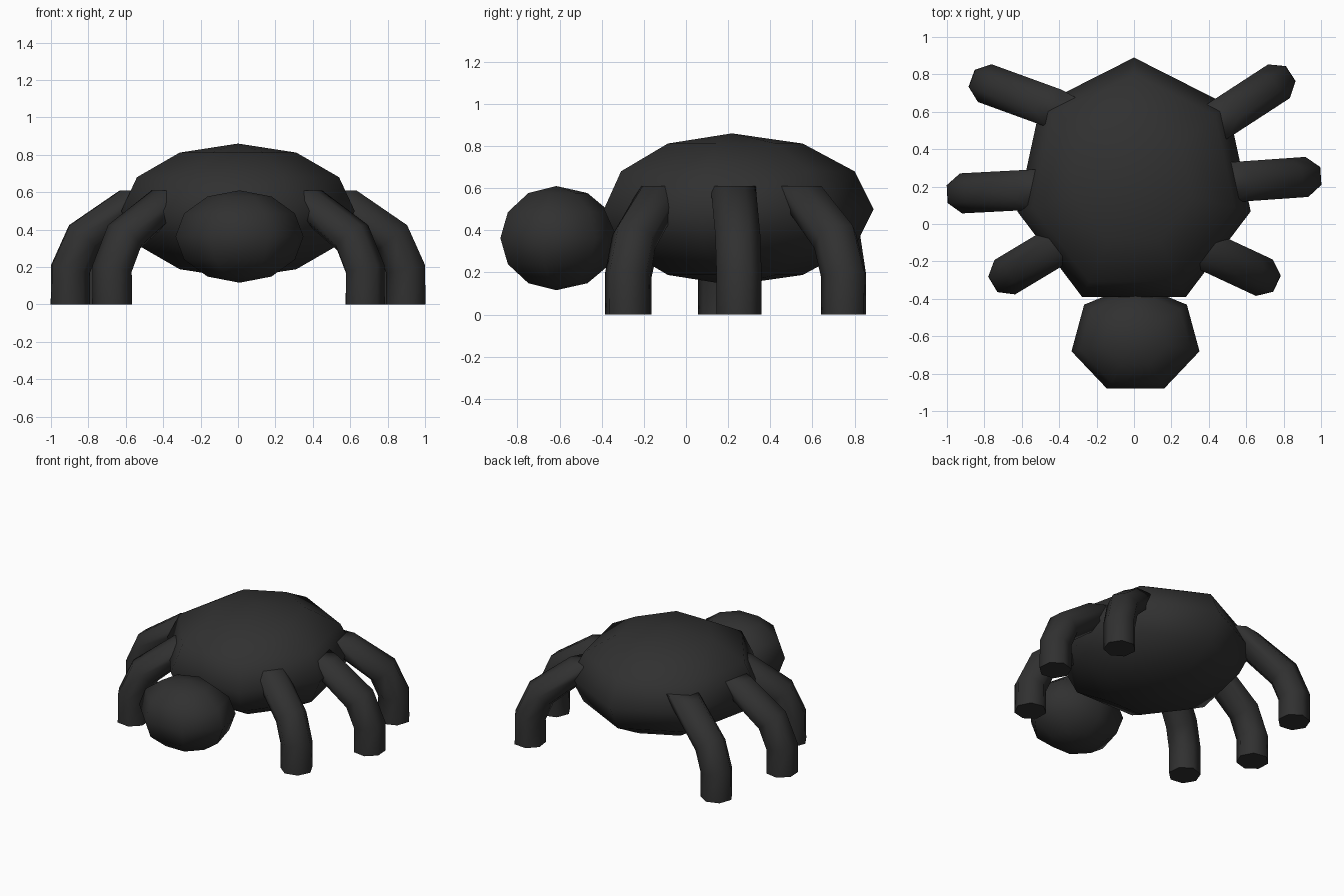
import bpy, bmesh, math
from mathutils import Vector

if "Cube" in bpy.data.objects:
    bpy.data.objects.remove(bpy.data.objects["Cube"])

mat = bpy.data.materials.new("dark_shell")
mat.diffuse_color = (0.03, 0.03, 0.03, 1)
mat.use_nodes = True
mat.node_tree.nodes["Principled BSDF"].inputs["Base Color"].default_value = mat.diffuse_color
SIDES = 7


def finish(name, bm):
    bmesh.ops.recalc_face_normals(bm, faces=bm.faces)
    mesh = bpy.data.meshes.new(name)
    bm.to_mesh(mesh)
    bm.free()
    mesh.materials.append(mat)
    ob = bpy.data.objects.new(name, mesh)
    bpy.context.collection.objects.link(ob)
    bpy.ops.object.select_all(action='DESELECT')
    ob.select_set(True)
    bpy.context.view_layer.objects.active = ob
    bpy.ops.object.shade_smooth_by_angle(angle=math.radians(60))
    return ob


# Seven-sided ellipsoid with one vertex column pointing to +y
def ellipsoid(name, centre, radii):
    bm = bmesh.new()
    top, bottom = bm.verts.new((0, 0, 1)), bm.verts.new((0, 0, -1))
    rings = []
    for lat in (60, 30, 0, -30, -60):
        t = math.radians(lat)
        rings.append([bm.verts.new((math.cos(t) * math.sin(math.tau * i / SIDES),
                                    math.cos(t) * math.cos(math.tau * i / SIDES),
                                    math.sin(t))) for i in range(SIDES)])
    for i in range(SIDES):
        j = (i + 1) % SIDES
        bm.faces.new((top, rings[0][i], rings[0][j]))
        bm.faces.new((bottom, rings[-1][j], rings[-1][i]))
        for a, b in zip(rings, rings[1:]):
            bm.faces.new((a[i], b[i], b[j], a[j]))
    for v in bm.verts:
        v.co = Vector([c + r * p for c, r, p in zip(centre, radii, v.co)])
    finish(name, bm)


# Leg: seven-sided tube bent inward and up, flat horizontal ends
# Each section: inward offset, height, tilt in degrees, radial stretch
SECTIONS = [(0, 0, 0, 1), (0, 0.19, 12, 1), (-0.075, 0.36, 40, 1), (-0.41, 0.61, 0, 1.4)]


def leg(name, x, y, degrees, radius=0.11):
    a = math.radians(degrees)
    out, side = Vector((math.cos(a), math.sin(a), 0)), Vector((-math.sin(a), math.cos(a), 0))
    bm = bmesh.new()
    rings = []
    for s, z, tilt, stretch in SECTIONS:
        t = math.radians(tilt)
        axis = (out * math.cos(t) + Vector((0, 0, math.sin(t)))) * stretch
        centre = Vector((x, y, z)) + out * s
        rings.append([bm.verts.new(centre + radius * (axis * math.cos(p) + side * math.sin(p)))
                      for p in [math.tau * (i + 0.5) / SIDES for i in range(SIDES)]])
    for r, q in zip(rings, rings[1:]):
        for i in range(SIDES):
            j = (i + 1) % SIDES
            bm.faces.new((r[i], r[j], q[j], q[i]))
    bm.faces.new(rings[0][::-1])
    bm.faces.new(rings[-1])
    finish(name, bm)


# Body and head
ellipsoid("body", (0, 0.217, 0.5), (0.64, 0.673, 0.36))
ellipsoid("head", (0.008, -0.615, 0.363), (0.351, 0.295, 0.247))

# Six legs, slightly irregular
leg("front_right_leg", 0.675, -0.277, -25)
leg("front_left_leg", -0.67, -0.272, 211)
leg("middle_right_leg", 0.90, 0.25, 4)
leg("middle_left_leg", -0.90, 0.165, 183)
leg("back_right_leg", 0.755, 0.75, 33)
leg("back_left_leg", -0.775, 0.745, 160)
